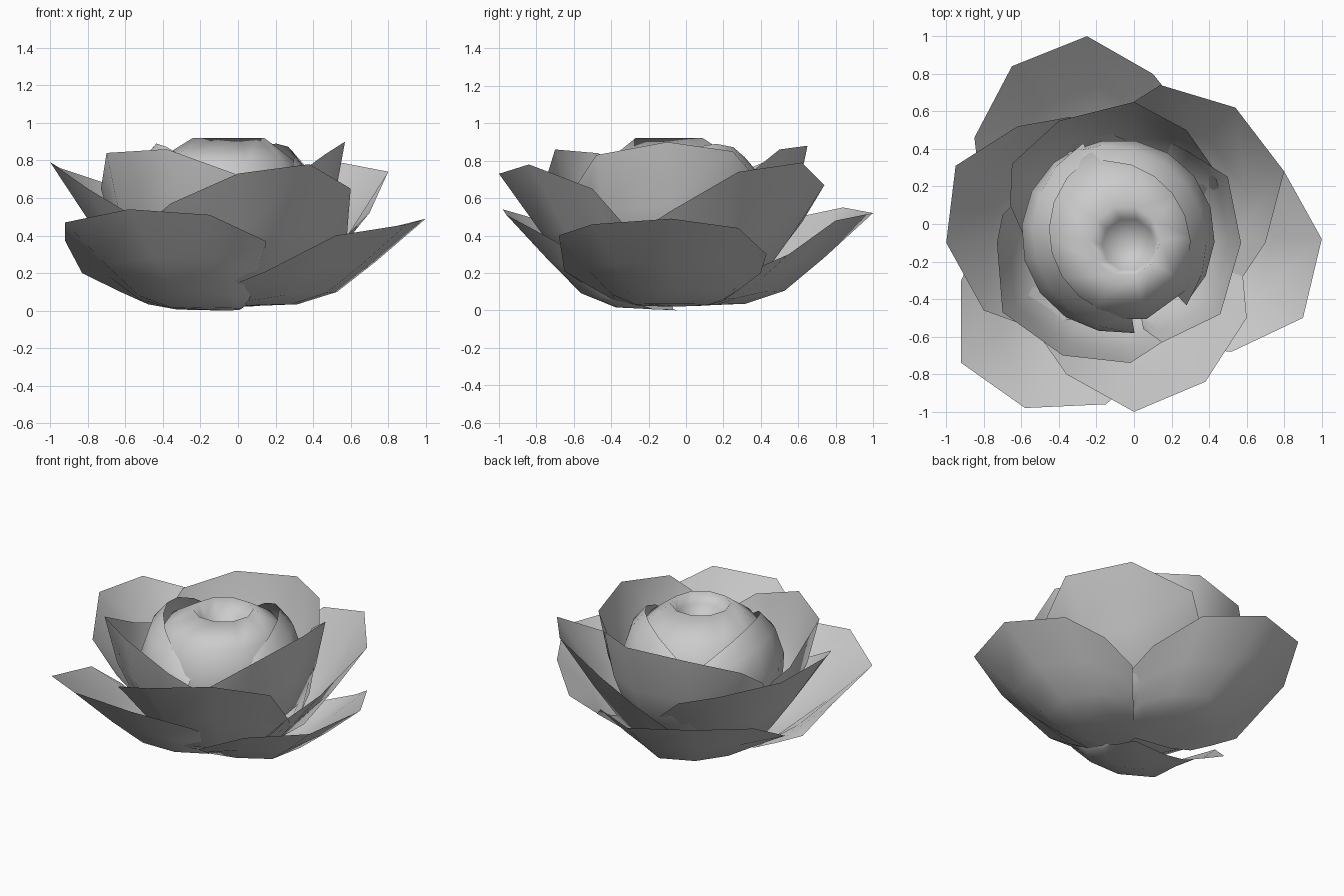
import bpy
import bmesh
from math import sin, cos, pi, radians
from mathutils import Vector

cube = bpy.data.objects.get("Cube")
if cube:
    bpy.data.objects.remove(cube, do_unlink=True)

grey = bpy.data.materials.new("petal_grey")
colour = (0.6, 0.6, 0.6, 1)
grey.diffuse_color = colour
grey.use_nodes = True
for node in grey.node_tree.nodes:
    if node.type == "BSDF_PRINCIPLED":
        node.inputs["Base Color"].default_value = colour


def loft(name, rows, closed=False):
    """Skin a list of equally long point rows, as one smooth sheet."""
    bm = bmesh.new()
    rings = [[bm.verts.new(point) for point in row] for row in rows]
    for lower, upper in zip(rings, rings[1:]):
        count = len(lower)
        for i in range(count if closed else count - 1):
            k = (i + 1) % count
            bm.faces.new((lower[i], upper[i], upper[k], lower[k]))
    bmesh.ops.remove_doubles(bm, verts=bm.verts, dist=0.001)
    mesh = bpy.data.meshes.new(name)
    bm.to_mesh(mesh)
    bm.free()
    mesh.materials.append(grey)
    for face in mesh.polygons:
        face.use_smooth = True
    item = bpy.data.objects.new(name, mesh)
    bpy.context.scene.collection.objects.link(item)


def petal(name, base_z, cup, rim):
    """Cupped petal from a base point out to its rim; cup holds (reach, rise)."""
    base = Vector((-0.05, -0.05, base_z))
    rows = []
    for reach, rise in cup:
        row = []
        for corner in rim:
            span = Vector(corner) - base
            row.append(base + Vector((span.x * reach, span.y * reach, span.z * rise)))
        rows.append(row)
    loft(name, rows)


open_cup = [(0, 0), (.35, .03), (.55, .17), (.75, .52), (1, 1)]
deep_cup = [(0, 0), (.45, .05), (.75, .28), (.9, .6), (1, 1)]

# Low outer petals
petal("outer_petal_front", 0, open_cup, [
    (-.83, -.1, .2), (-.92, -.3, .37), (-.92, -.74, .47), (-.58, -.98, .54),
    (-.15, -.96, .51), (.15, -.7, .37), (.12, -.4, .17)])
petal("outer_petal_left", .02, open_cup, [
    (-.1, -.5, .11), (.15, -.65, .21), (.52, -.68, .4), (.9, -.5, .46),
    (1, -.08, .49), (.8, .28, .44), (.6, .43, .3), (.35, .4, .2)])
petal("outer_petal_back", .02, open_cup, [
    (.32, .14, .12), (.3, .55, .3), (.1, .8, .48), (-.25, 1, .52),
    (-.65, .84, .55), (-.85, .46, .47), (-.8, .05, .25)])

# Middle petals
petal("middle_petal_right", .04, open_cup, [
    (-.05, .45, .3), (-.34, .57, .55), (-.62, .52, .65), (-.95, .31, .76),
    (-1, -.1, .79), (-.8, -.46, .65), (-.55, -.55, .5), (-.3, -.5, .28)])
petal("middle_petal_back", .04, open_cup, [
    (.45, -.4, .22), (.58, -.28, .4), (.7, -.1, .52), (.8, .28, .74),
    (.54, .62, .79), (.14, .74, .67), (-.05, .62, .47), (-.2, .45, .27)])
petal("middle_petal_front", .04, open_cup, [
    (-.52, -.35, .27), (-.5, -.6, .45), (-.36, -.8, .57), (0, -1, .73),
    (.38, -.84, .78), (.6, -.5, .65), (.58, -.28, .4), (.45, -.05, .22)])

# Upright inner petals
petal("inner_petal_left", .06, deep_cup, [
    (.05, -.56, .4), (.15, -.63, .6), (.46, -.48, .83), (.57, -.1, .9),
    (.5, .25, .85), (.3, .38, .7), (.2, .43, .45)])
petal("inner_petal_front", .06, deep_cup, [
    (-.6, .15, .4), (-.7, .05, .6), (-.73, -.1, .65), (-.7, -.47, .84),
    (-.38, -.7, .86), (-.02, -.74, .73), (.15, -.63, .6), (.25, -.5, .4)])
petal("inner_petal_back", .06, deep_cup, [
    (.48, .1, .4), (.42, .3, .7), (.28, .5, .86), (0, .65, .88),
    (-.4, .55, .85), (-.65, .32, .75), (-.66, .1, .6), (-.57, -.1, .4)])


def circle_point(angle, radius, z, lean=0):
    """Point on a bud ring; lean moves the ring to the front left."""
    return (-.08 + lean + radius * cos(angle), -.06 - lean + radius * sin(angle), z)


# Heart of the bud: rings of (radius, height, lean), folding into an opening
heart = [(.04, .1, 0), (.36, .2, 0), (.47, .42, 0), (.47, .62, 0),
         (.38, .79, .01), (.19, .92, .03), (.14, .84, .05), (0, .74, .05)]
sides = 10
loft("bud_heart", [[circle_point(2 * pi * i / sides, radius, z, lean) for i in range(sides)]
                   for radius, z, lean in heart], closed=True)

# Wrapping petals in two layers, rims closing inward and dipping where they meet
wrap = [(.05, .08), (.39, .2), (.5, .4), (.51, .6), (.45, .78), (.36, .89)]
for name, middle, grow in (("bud_wrap_back", 38, 1), ("bud_wrap_front", 195, 1.02)):
    rows = []
    for radius, z in wrap:
        row = []
        for step in range(-4, 5):
            dip = 1 - .35 * (step / 4) ** 2
            angle = radians(middle + step * 21)
            reach = radius * grow + (1 - dip) * z * .25 * (radius < .46)
            row.append(circle_point(angle, reach, .08 + (z - .08) * dip))
        rows.append(row)
    loft(name, rows)
